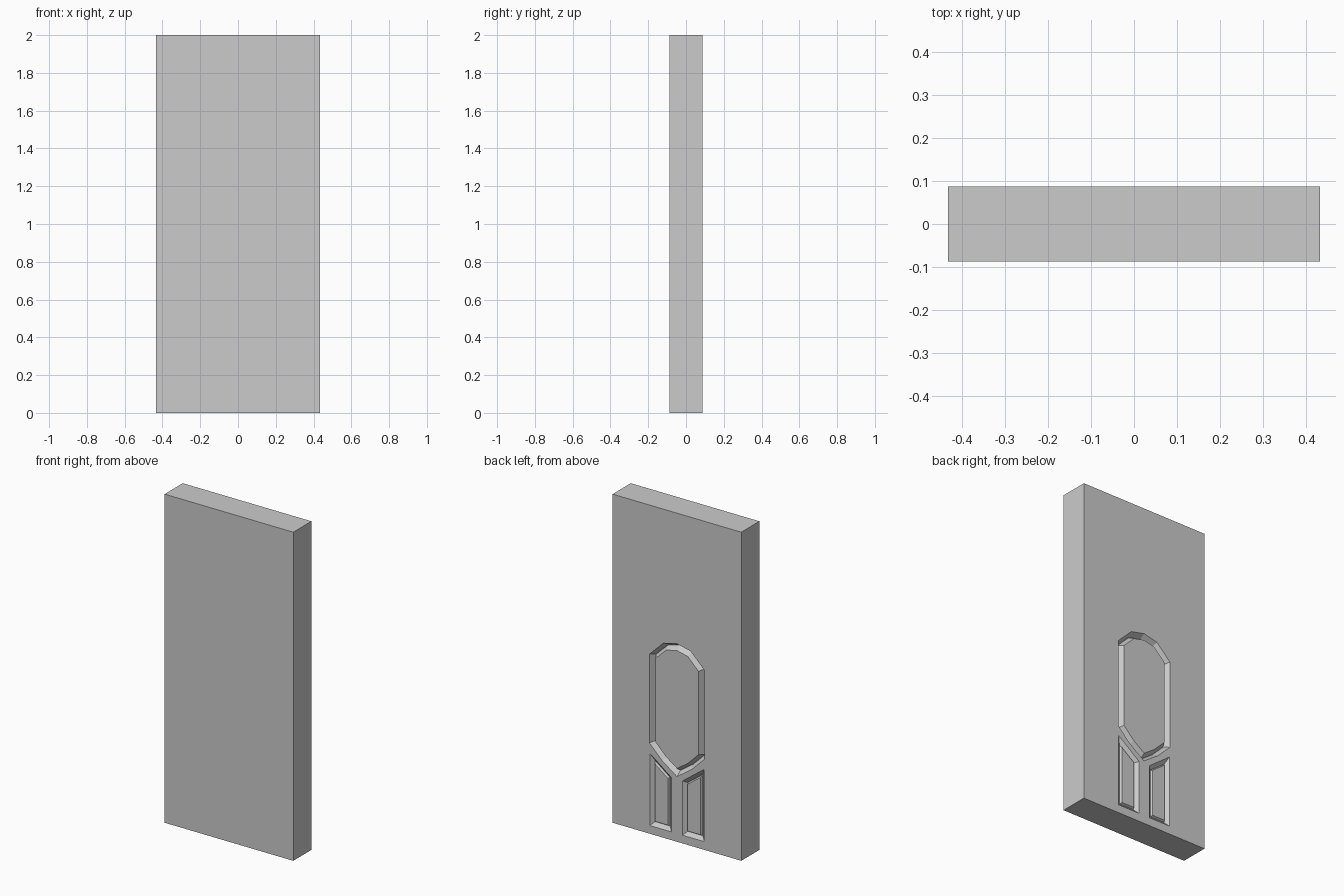
import bpy, bmesh, math
from mathutils import Vector

if "Cube" in bpy.data.objects:
    bpy.data.objects.remove(bpy.data.objects["Cube"])

W, D, H = 0.433, 0.087, 2.0   # half width, half depth, height


def inset(pts, d):
    """Mitred inward offset of a counter-clockwise (x, z) outline."""
    out, n = [], len(pts)
    for i in range(n):
        a, b, c = (Vector(pts[(i + k) % n]) for k in (-1, 0, 1))
        e1, e2 = (b - a).normalized(), (c - b).normalized()
        n1, n2 = Vector((-e1.y, e1.x)), Vector((-e2.y, e2.x))
        out.append(b + (n1 + n2) * d / (1 + n1.dot(n2)))
    return out


def loft(name, outline, steps):
    """Closed solid through inset copies of the outline; steps = (inset, y)."""
    bm = bmesh.new()
    rings = [[bm.verts.new((p[0], y, p[1])) for p in inset(outline, d)]
             for d, y in steps]
    for r, s in zip(rings, rings[1:]):
        for i in range(len(r)):
            j = (i + 1) % len(r)
            bm.faces.new((r[i], r[j], s[j], s[i]))
    bm.faces.new(rings[0])
    bm.faces.new(rings[-1])
    bmesh.ops.recalc_face_normals(bm, faces=bm.faces)
    me = bpy.data.meshes.new(name)
    bm.to_mesh(me)
    bm.free()
    ob = bpy.data.objects.new(name, me)
    bpy.context.collection.objects.link(ob)
    return ob


# Plain door slab
slab = loft("door_slab", [(-W, 0), (W, 0), (W, H), (-W, H)], [(0, -D), (0, D)])


def framed_panel(name, outline, width, depth, rise, land):
    """Cut a sloped recess into the back face and stand a bevelled panel in it."""
    eps = 0.004
    slope = width / depth
    cutter = loft(name + "_cutter", outline,
                  [(-eps * slope, D + eps), (width, D - depth)])
    mod = slab.modifiers.new(name, 'BOOLEAN')
    mod.operation, mod.solver, mod.object = 'DIFFERENCE', 'EXACT', cutter
    bpy.context.view_layer.objects.active = slab
    bpy.ops.object.modifier_apply(modifier=mod.name)
    bpy.data.objects.remove(cutter)
    loft(name, outline, [(width + 0.0005, D - depth - 0.002),
                         (width + land, D - depth + rise)])


# Large panel: arched top, pointed bottom, set in a V groove
half = [(0, 0.397), (0.1, 0.467), (0.185, 0.552),
        (0.185, 1.093), (0.092, 1.184), (0, 1.205)]
oval = half + [(-x, z) for x, z in half[-2:0:-1]]
framed_panel("arched_panel", oval, 0.02, 0.034, 0.034, 0.02)

# Two small lower panels with sloping tops
low = [(0.037, 0.05), (0.183, 0.05), (0.183, 0.49), (0.037, 0.38)]
framed_panel("lower_panel_left", low, 0.022, 0.02, 0.012, 0.008)
framed_panel("lower_panel_right", [(-x, z) for x, z in reversed(low)],
             0.022, 0.02, 0.012, 0.008)
